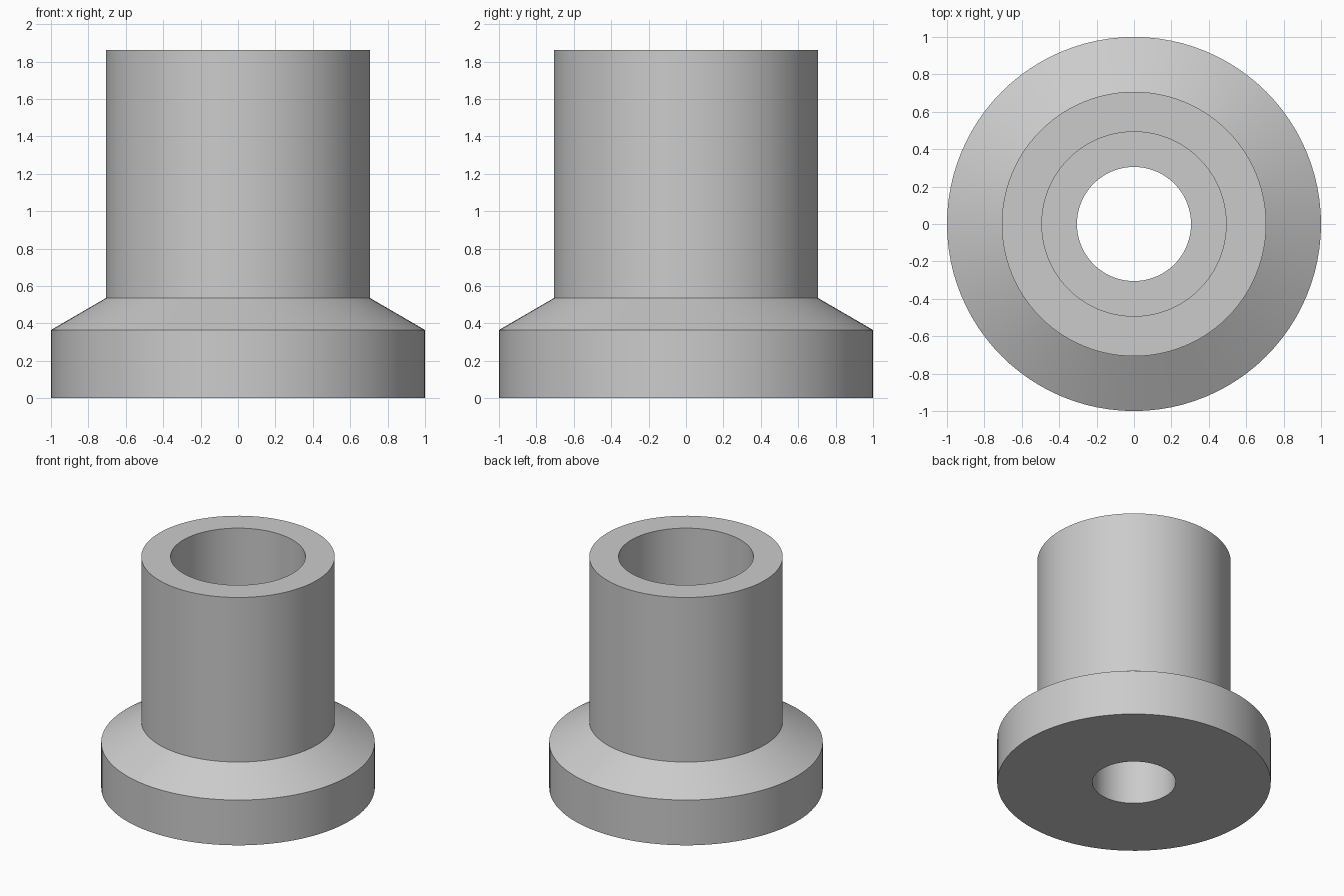
import bpy
import bmesh
import math

SEGMENTS = 96

cube = bpy.data.objects.get("Cube")
if cube:
    bpy.data.objects.remove(cube, do_unlink=True)

# Plain grey material
grey = bpy.data.materials.new("plain_grey")
grey.use_nodes = True
colour = (0.6, 0.6, 0.6, 1)
grey.diffuse_color = colour
grey.node_tree.nodes["Principled BSDF"].inputs["Base Color"].default_value = colour

# Closed wall section (radius, height): flange, cone, sleeve, counterbore, through hole
profile = [
    (0.305, 0), (1, 0), (1, 0.365), (0.707, 0.535),
    (0.707, 1.862), (0.493, 1.862), (0.493, 0.365), (0.305, 0.365),
]

# Revolve the section around z
bm = bmesh.new()
rings = []
for radius, height in profile:
    ring = []
    for i in range(SEGMENTS):
        a = math.tau * i / SEGMENTS
        ring.append(bm.verts.new((radius * math.cos(a), radius * math.sin(a), height)))
    rings.append(ring)
for lower, upper in zip(rings, rings[1:] + rings[:1]):
    for i in range(SEGMENTS):
        j = (i + 1) % SEGMENTS
        bm.faces.new((lower[i], lower[j], upper[j], upper[i]))
bmesh.ops.recalc_face_normals(bm, faces=bm.faces)

mesh = bpy.data.meshes.new("flanged_bushing")
bm.to_mesh(mesh)
bm.free()
mesh.materials.append(grey)
bushing = bpy.data.objects.new("flanged_bushing", mesh)
bpy.context.collection.objects.link(bushing)

# Smooth round walls with crisp rims
bpy.ops.object.select_all(action="DESELECT")
bushing.select_set(True)
bpy.context.view_layer.objects.active = bushing
bpy.ops.object.shade_smooth_by_angle(angle=math.radians(20))
